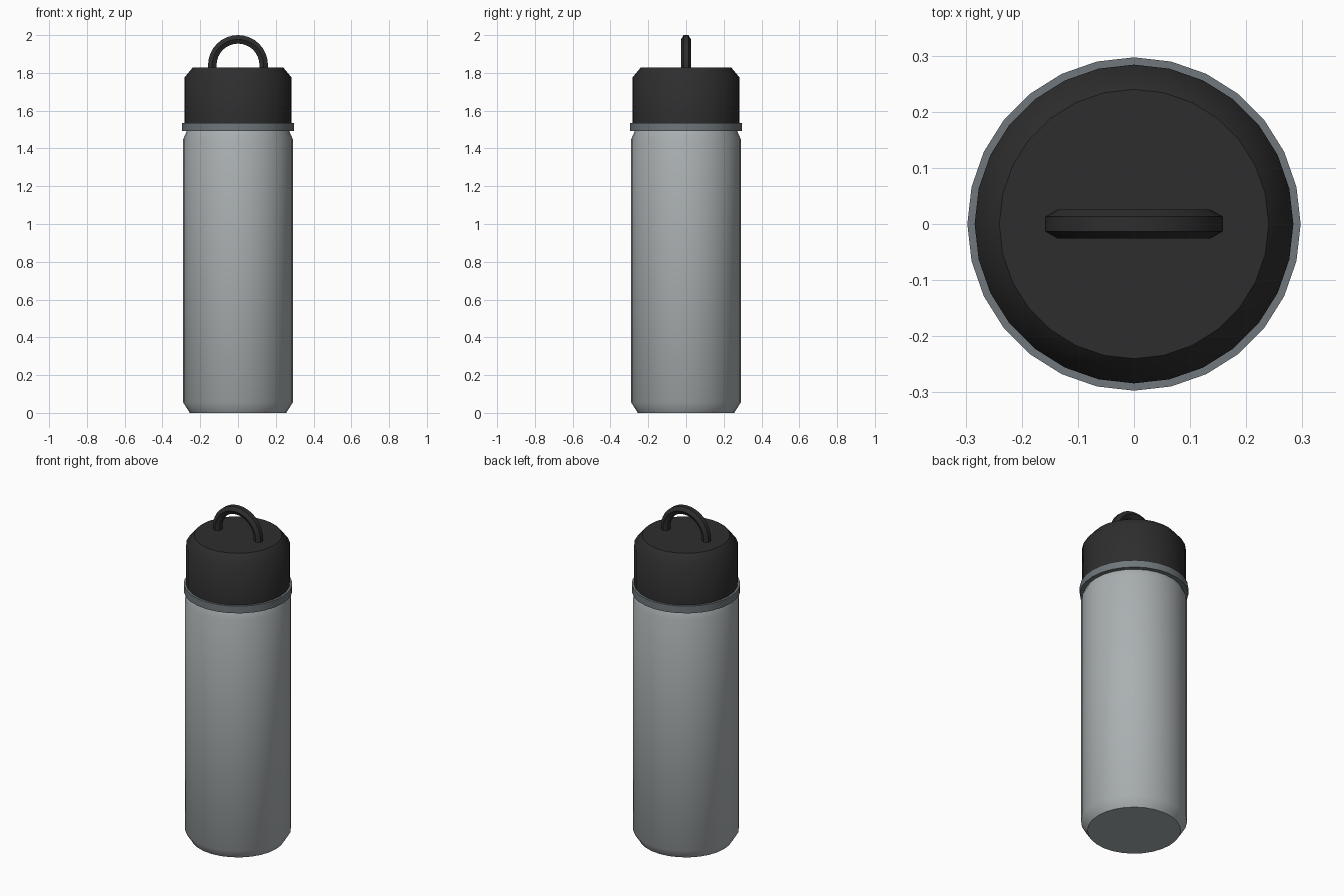
import bpy
import bmesh
from math import sin, cos, pi, radians

if "Cube" in bpy.data.objects:
    bpy.data.objects.remove(bpy.data.objects["Cube"], do_unlink=True)

SIDES = 28


def make_material(name, color):
    mat = bpy.data.materials.new(name)
    mat.use_nodes = True
    mat.diffuse_color = color
    mat.node_tree.nodes["Principled BSDF"].inputs["Base Color"].default_value = color
    return mat


def loft(name, rings, mat):
    """Skin a list of closed rings and cap both ends."""
    bm = bmesh.new()
    loops = [[bm.verts.new(p) for p in ring] for ring in rings]
    count = len(rings[0])
    for a, b in zip(loops, loops[1:]):
        for i in range(count):
            j = (i + 1) % count
            bm.faces.new((a[i], a[j], b[j], b[i]))
    bm.faces.new(loops[0])
    bm.faces.new(loops[-1])
    bmesh.ops.recalc_face_normals(bm, faces=bm.faces)
    mesh = bpy.data.meshes.new(name)
    bm.to_mesh(mesh)
    bm.free()
    mesh.materials.append(mat)
    obj = bpy.data.objects.new(name, mesh)
    bpy.context.collection.objects.link(obj)
    bpy.ops.object.select_all(action="DESELECT")
    obj.select_set(True)
    bpy.context.view_layer.objects.active = obj
    bpy.ops.object.shade_smooth_by_angle(angle=radians(46))
    return obj


def turned(name, profile, mat):
    """Turn a (radius, height) profile around the vertical axis."""
    steps = [2 * pi * i / SIDES for i in range(SIDES)]
    return loft(name, [[(r * cos(a), r * sin(a), z) for a in steps]
                       for r, z in profile], mat)


steel = make_material("light steel grey", (0.40, 0.43, 0.44, 1))
slate = make_material("slate grey", (0.16, 0.185, 0.20, 1))
black = make_material("soft black", (0.027, 0.027, 0.027, 1))

# Bottle body, collar and lid
turned("bottle_body", [(0.255, 0), (0.29, 0.055), (0.29, 1.45), (0.268, 1.5)], steel)
turned("collar_ring", [(0.297, 1.492), (0.297, 1.535)], slate)
turned("lid", [(0.284, 1.53), (0.284, 1.775), (0.24, 1.828)], black)

# Carry loop: hexagonal tube swept over a half circle with short legs
ARC, TUBE, CENTRE, STEPS = 0.136, 0.026, 1.8415, 16
hexagon = [(TUBE * sin(k * pi / 3), TUBE * cos(k * pi / 3)) for k in range(6)]


def loop_ring(angle, z):
    return [((ARC + out) * cos(angle), side, z + (ARC + out) * sin(angle))
            for out, side in hexagon]


arch = [loop_ring(pi * i / STEPS, CENTRE) for i in range(STEPS + 1)]
loft("carry_loop", [loop_ring(0, 1.81)] + arch + [loop_ring(pi, 1.81)], black)
